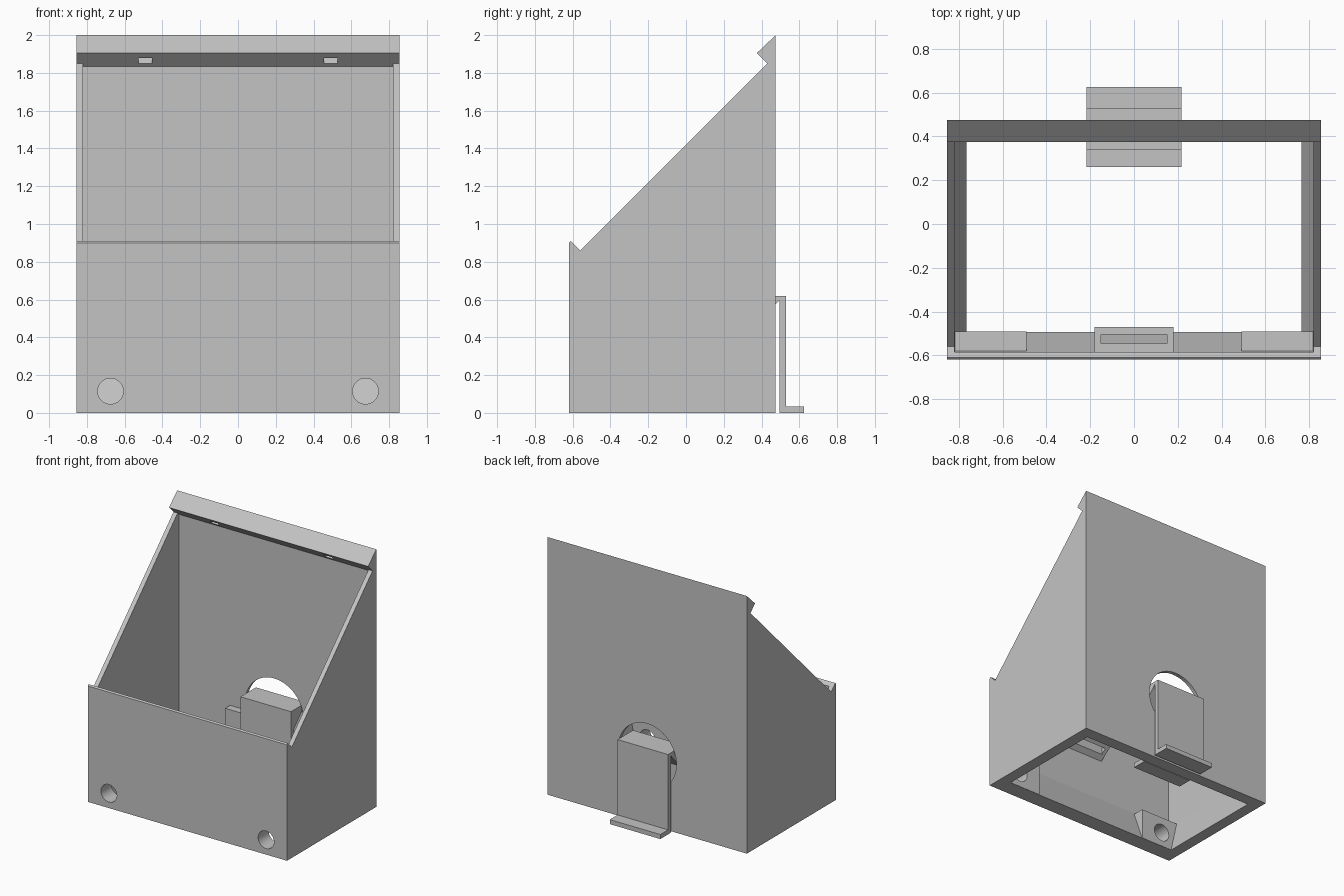
import bpy, bmesh, math
from mathutils import Matrix

cube = bpy.data.objects.get("Cube")
if cube:
    bpy.data.objects.remove(cube, do_unlink=True)

grey = bpy.data.materials.new("plain grey")
grey.use_nodes = True
grey.diffuse_color = (0.55, 0.55, 0.55, 1)
grey.node_tree.nodes["Principled BSDF"].inputs["Base Color"].default_value = (0.55, 0.55, 0.55, 1)


def finish(name, bm):
    bmesh.ops.recalc_face_normals(bm, faces=bm.faces)
    mesh = bpy.data.meshes.new(name)
    bm.to_mesh(mesh)
    bm.free()
    mesh.materials.append(grey)
    ob = bpy.data.objects.new(name, mesh)
    bpy.context.scene.collection.objects.link(ob)
    return ob


def prism(name, profile, x0, x1):
    """Extrude a (y, z) profile along x."""
    bm = bmesh.new()
    face = bm.faces.new([bm.verts.new((x0, y, z)) for y, z in profile])
    out = bmesh.ops.extrude_face_region(bm, geom=[face])
    verts = [v for v in out["geom"] if isinstance(v, bmesh.types.BMVert)]
    bmesh.ops.translate(bm, verts=verts, vec=(x1 - x0, 0, 0))
    return finish(name, bm)


def box(name, x0, x1, y0, y1, z0, z1):
    return prism(name, [(y0, z0), (y1, z0), (y1, z1), (y0, z1)], x0, x1)


def rod(name, x, y, z, radius, length):
    """Cylinder running along y."""
    bm = bmesh.new()
    bmesh.ops.create_cone(bm, cap_ends=True, segments=64, radius1=radius, radius2=radius, depth=length,
                          matrix=Matrix.Translation((x, y, z)) @ Matrix.Rotation(math.pi / 2, 4, "X"))
    return finish(name, bm)


def cut(target, *cutters):
    bpy.context.view_layer.objects.active = target
    for c in cutters:
        c.hide_render = True
        mod = target.modifiers.new("cut", "BOOLEAN")
        mod.operation, mod.solver, mod.object = "DIFFERENCE", "EXACT", c
        bpy.ops.object.modifier_apply(modifier=mod.name)
        bpy.data.objects.remove(c, do_unlink=True)


# Sloped housing with a ridge along the front edge and a lip at the top
W = 0.855
housing = prism("housing", [(-0.62, 0), (-0.62, 0.9), (-0.61, 0.91), (-0.56, 0.86), (0.43, 1.85),
                            (0.375, 1.905), (0.475, 2.0), (0.475, 0)], -W, W)

# Hollow interior, narrowing towards the open bottom
cavity = prism("cavity", [(-0.585, 0.249), (0.445, 0.249), (0.445, 1.835), (0.37, 1.91), (-0.585, 1.91)], -0.82, 0.82)
bm = bmesh.new()
for z, x, y0, y1 in ((-0.02, 0.76, -0.485, 0.375), (0.25, 0.82, -0.585, 0.445)):
    for sx in (-x, x):
        for y in (y0, y1):
            bm.verts.new((sx, y, z))
bmesh.ops.convex_hull(bm, input=bm.verts)
taper = finish("taper", bm)
cut(housing, cavity, taper)

# Round opening in the back wall
cut(housing, rod("back_opening", 0, 0.45, 0.53, 0.25, 0.3))

for s, side in ((1, "left"), (-1, "right")):
    # Front screw hole with its inner boss
    boss = box(side + "_front_boss", *sorted((s * 0.49, s * 0.83)), -0.6, -0.49, 0.001, 0.24)
    for part in (housing, boss):
        cut(part, rod("hole", s * 0.675, -0.55, 0.115, 0.068, 0.3))
    # Pocket under the lip
    pocket = box("pocket", -0.036, 0.036, -0.02, 0.02, -0.05, 0.05)
    pocket.matrix_world = (Matrix.Translation((s * 0.49, 0.415, 1.865))
                           @ Matrix.Rotation(-math.pi / 4, 4, "X"))
    bpy.context.view_layer.update()
    cut(housing, pocket)
    # Guide beside the back opening
    box(side + "_back_guide", *sorted((s * 0.25, s * 0.38)), 0.385, 0.46, 0.1, 0.47)

# Slotted catch on the inside of the front wall
catch = prism("front_catch", [(-0.6, 0.56), (-0.47, 0.66), (-0.47, 0.8), (-0.6, 0.8)], -0.18, 0.18)
cut(catch, box("slot", -0.15, 0.15, -0.545, -0.505, 0.5, 0.9))

# Clip hooked through the back opening, with a foot on each side
prism("clip", [(0.26, 0), (0.375, 0), (0.375, 0.47), (0.475, 0.575), (0.495, 0.597), (0.495, 0), (0.625, 0),
               (0.625, 0.035), (0.53, 0.035), (0.53, 0.62), (0.34, 0.62), (0.34, 0.035), (0.26, 0.035)],
      -0.217, 0.217)
